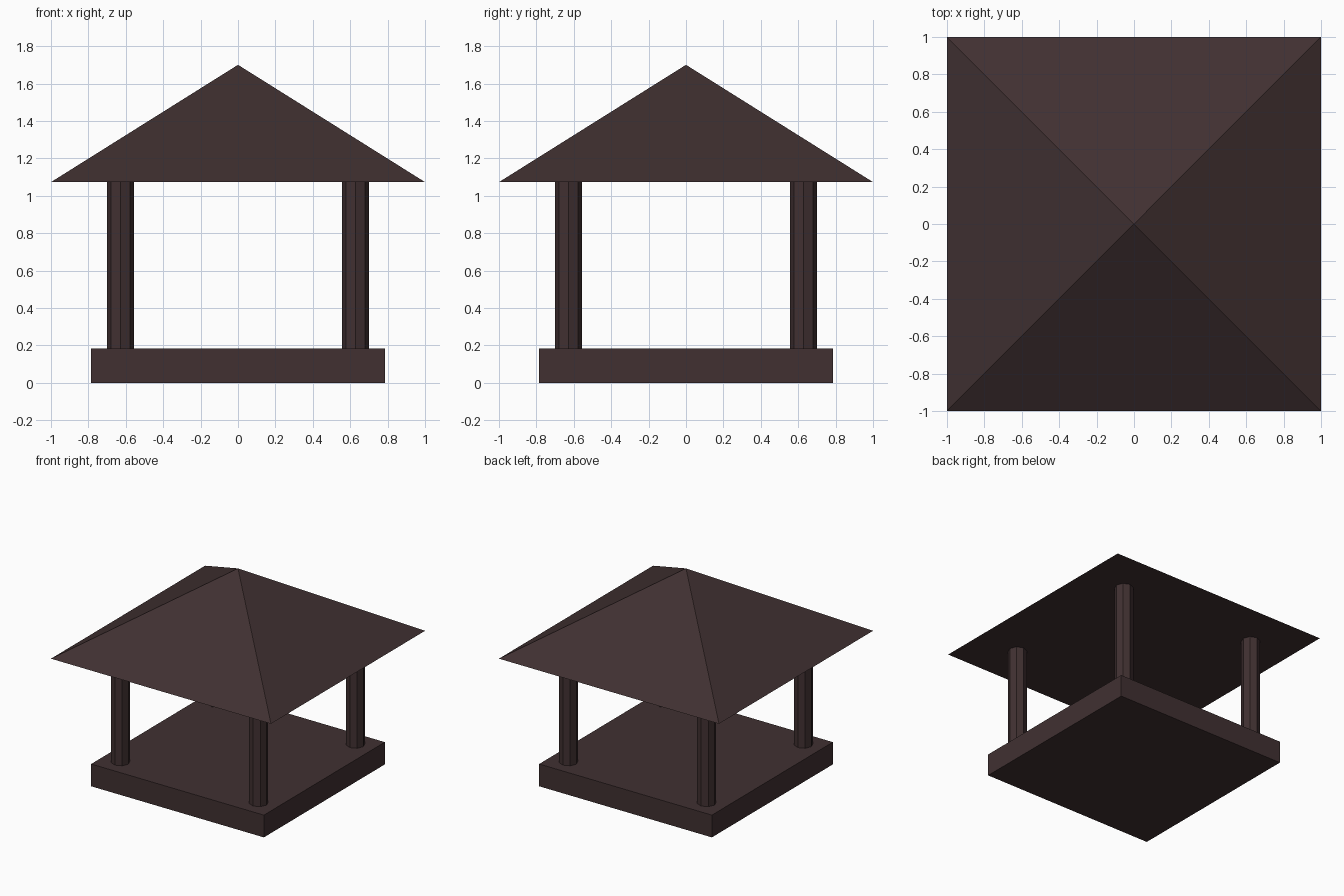
import bpy, math

if "Cube" in bpy.data.objects:
    bpy.data.objects.remove(bpy.data.objects["Cube"])

BASE_HALF, BASE_TOP = 0.785, 0.183
EAVE_Z, APEX_Z = 1.073, 1.70
POST_POS, POST_R = 0.628, 0.072

wood = bpy.data.materials.new("dark brown wood")
wood.diffuse_color = (0.052, 0.030, 0.031, 1)
wood.use_nodes = True
wood.node_tree.nodes["Principled BSDF"].inputs["Base Color"].default_value = wood.diffuse_color


def finish(name):
    ob = bpy.context.object
    ob.name = name
    ob.data.materials.append(wood)
    return ob


# square floor slab
bpy.ops.mesh.primitive_cube_add(size=1, location=(0, 0, BASE_TOP / 2))
base = finish("floor_slab")
base.scale = (2 * BASE_HALF, 2 * BASE_HALF, BASE_TOP)

# four octagonal corner posts, a vertex facing each axis
for side, sx in (("left", -1), ("right", 1)):
    for end, sy in (("front", -1), ("back", 1)):
        bpy.ops.mesh.primitive_cylinder_add(
            vertices=8, radius=POST_R, depth=EAVE_Z - BASE_TOP,
            location=(sx * POST_POS, sy * POST_POS, (EAVE_Z + BASE_TOP) / 2))
        finish(f"{end}_{side}_post")

# pyramid roof with a flat underside
bpy.ops.mesh.primitive_cone_add(
    vertices=4, radius1=math.sqrt(2), radius2=0, depth=APEX_Z - EAVE_Z,
    location=(0, 0, (APEX_Z + EAVE_Z) / 2), rotation=(0, 0, math.pi / 4))
finish("roof")
